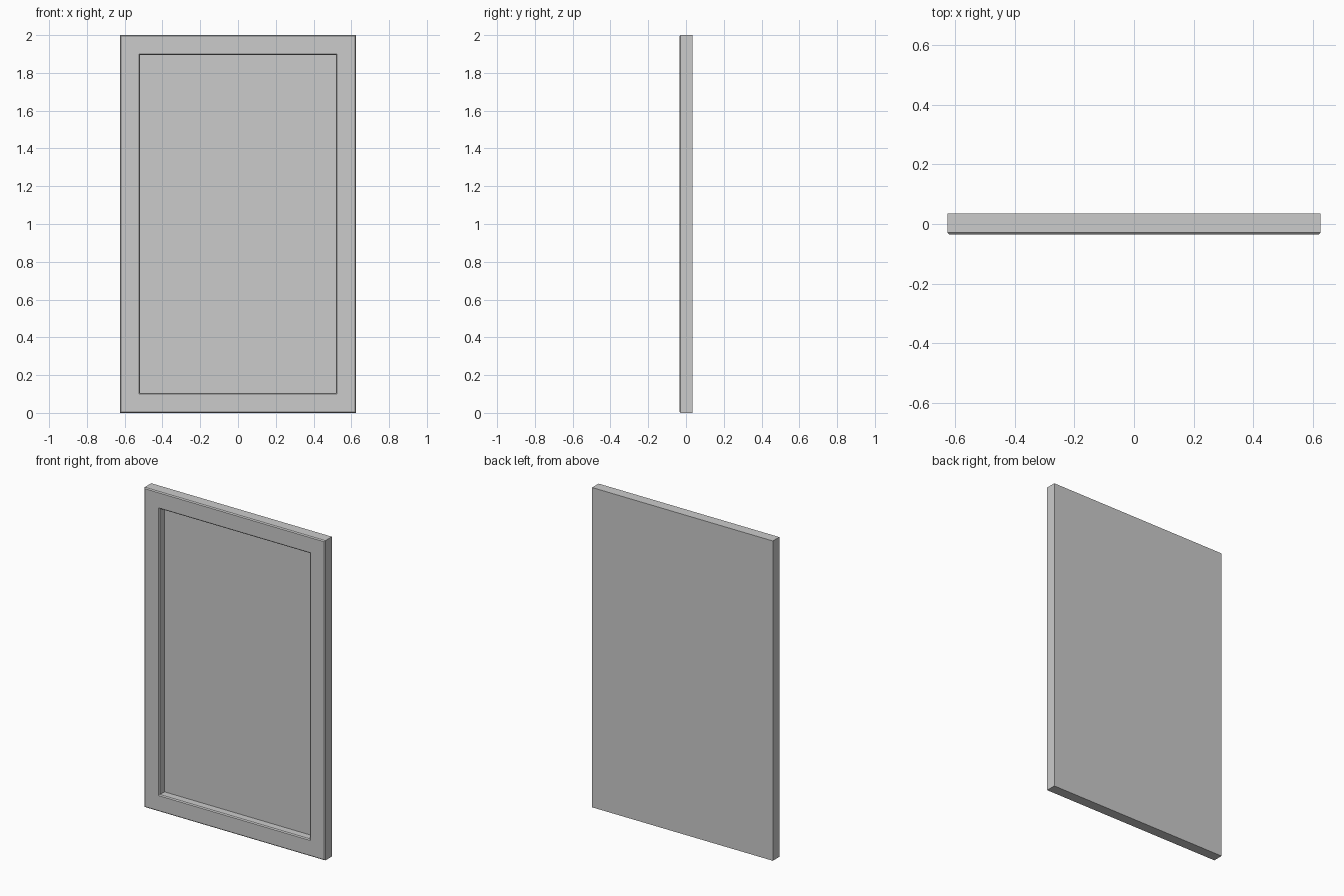
import bpy, bmesh
from mathutils import Vector

if "Cube" in bpy.data.objects:
    bpy.data.objects.remove(bpy.data.objects["Cube"])

W, T, H = 1.25, 0.07, 2.0        # overall width, thickness, height
BORDER, DEPTH, BEVEL = 0.15, 0.05, 0.006

# Solid slab standing on the ground
bm = bmesh.new()
bmesh.ops.create_cube(bm, size=1)
bmesh.ops.scale(bm, vec=(W, T, H), verts=bm.verts)
bmesh.ops.translate(bm, vec=(0, 0, H / 2), verts=bm.verts)
bm.normal_update()

# Recessed centre field on the front face
front = min(bm.faces, key=lambda f: f.calc_center_median().y)
outer = list(front.edges)
bmesh.ops.inset_region(bm, faces=[front], thickness=BORDER)
rim = list(front.edges)
rim_pos = [v.co.copy() for v in front.verts]
ext = bmesh.ops.extrude_discrete_faces(bm, faces=[front])
field = ext["faces"][0]
bmesh.ops.translate(bm, vec=Vector((0, DEPTH, 0)), verts=field.verts)

# Small chamfer around the outer front edge and the rim of the recess
front_y = -T / 2
edges = [e for e in bm.edges if all(abs(v.co.y - front_y) < 1e-5 for v in e.verts)
         and any(abs(f.normal.y) < 0.5 for f in e.link_faces)]
bm.normal_update()
edges = [e for e in bm.edges if all(abs(v.co.y - front_y) < 1e-5 for v in e.verts)
         and any(abs(f.normal.y) < 0.5 for f in e.link_faces)]
bmesh.ops.bevel(bm, geom=edges, offset=BEVEL, segments=1, affect='EDGES', profile=0.5)
bmesh.ops.recalc_face_normals(bm, faces=bm.faces)

mesh = bpy.data.meshes.new("framed_panel")
bm.to_mesh(mesh)
bm.free()
panel = bpy.data.objects.new("framed_panel", mesh)
bpy.context.collection.objects.link(panel)
